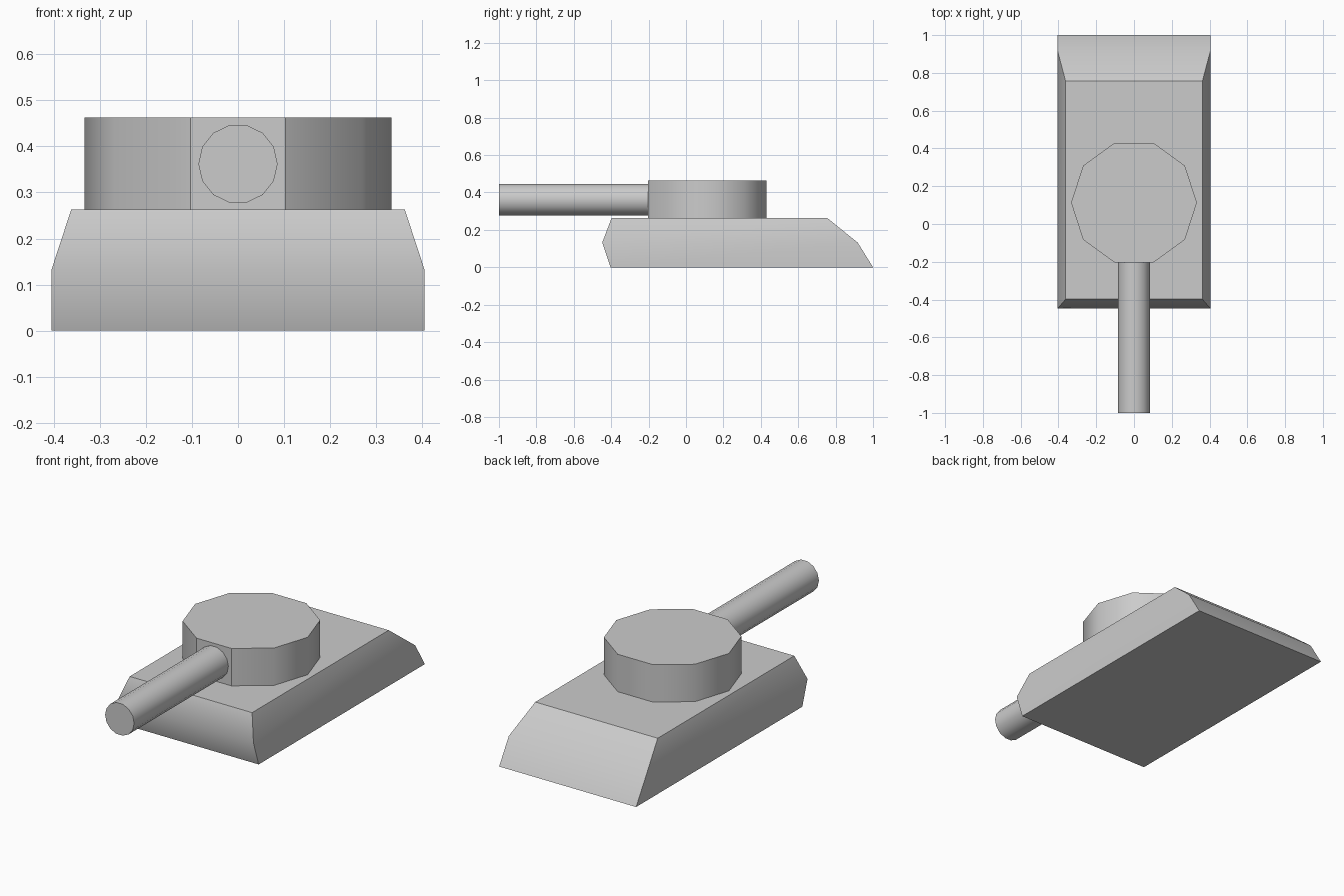
import bpy, bmesh
from math import cos, sin, pi
from mathutils import Vector

if "Cube" in bpy.data.objects:
    bpy.data.objects.remove(bpy.data.objects["Cube"])


def loft(name, rings, is_smooth):
    """Skin closed rings of points, cap both ends; is_smooth picks the soft edges."""
    bm = bmesh.new()
    loops = [[bm.verts.new(p) for p in ring] for ring in rings]
    n = len(loops[0])
    for a, b in zip(loops, loops[1:]):
        for i in range(n):
            j = (i + 1) % n
            bm.faces.new((a[i], a[j], b[j], b[i]))
    bm.faces.new(loops[0][::-1])
    bm.faces.new(loops[-1])
    bmesh.ops.recalc_face_normals(bm, faces=bm.faces[:])
    for f in bm.faces:
        f.smooth = True
    for e in bm.edges:
        e.smooth = is_smooth(*(v.co for v in e.verts))
    mesh = bpy.data.meshes.new(name)
    bm.to_mesh(mesh)
    bm.free()
    obj = bpy.data.objects.new(name, mesh)
    bpy.context.collection.objects.link(obj)
    return obj


def circle(n, r):
    return [(r * cos(2 * pi * i / n), r * sin(2 * pi * i / n)) for i in range(n)]


# Hull: half width, front y, back y, height; soft crease at mid height
MID = 0.132
levels = [(0.405, -0.404, 1.0, 0), (0.405, -0.448, 0.918, MID), (0.362, -0.398, 0.756, 0.263)]
loft("hull",
     [[(-w, f, z), (w, f, z), (w, b, z), (-w, b, z)] for w, f, b, z in levels],
     lambda p, q: abs(p.z - MID) < 0.001 and abs(q.z - MID) < 0.001)

# Turret: ten-sided drum with a crisp flat front face
CY = 0.113
loft("turret",
     [[(x, CY + y, z) for x, y in circle(10, 0.333)] for z in (0.263, 0.463)],
     lambda p, q: abs(p.z - q.z) > 0.1 and p.y > CY - 0.25)

# Barrel: fourteen-sided tube running forward from the turret
loft("gun_barrel",
     [[(x, y, 0.362 + z) for x, z in circle(14, 0.086)] for y in (-1.0, CY - 0.316)],
     lambda p, q: abs(p.y - q.y) > 0.1)
